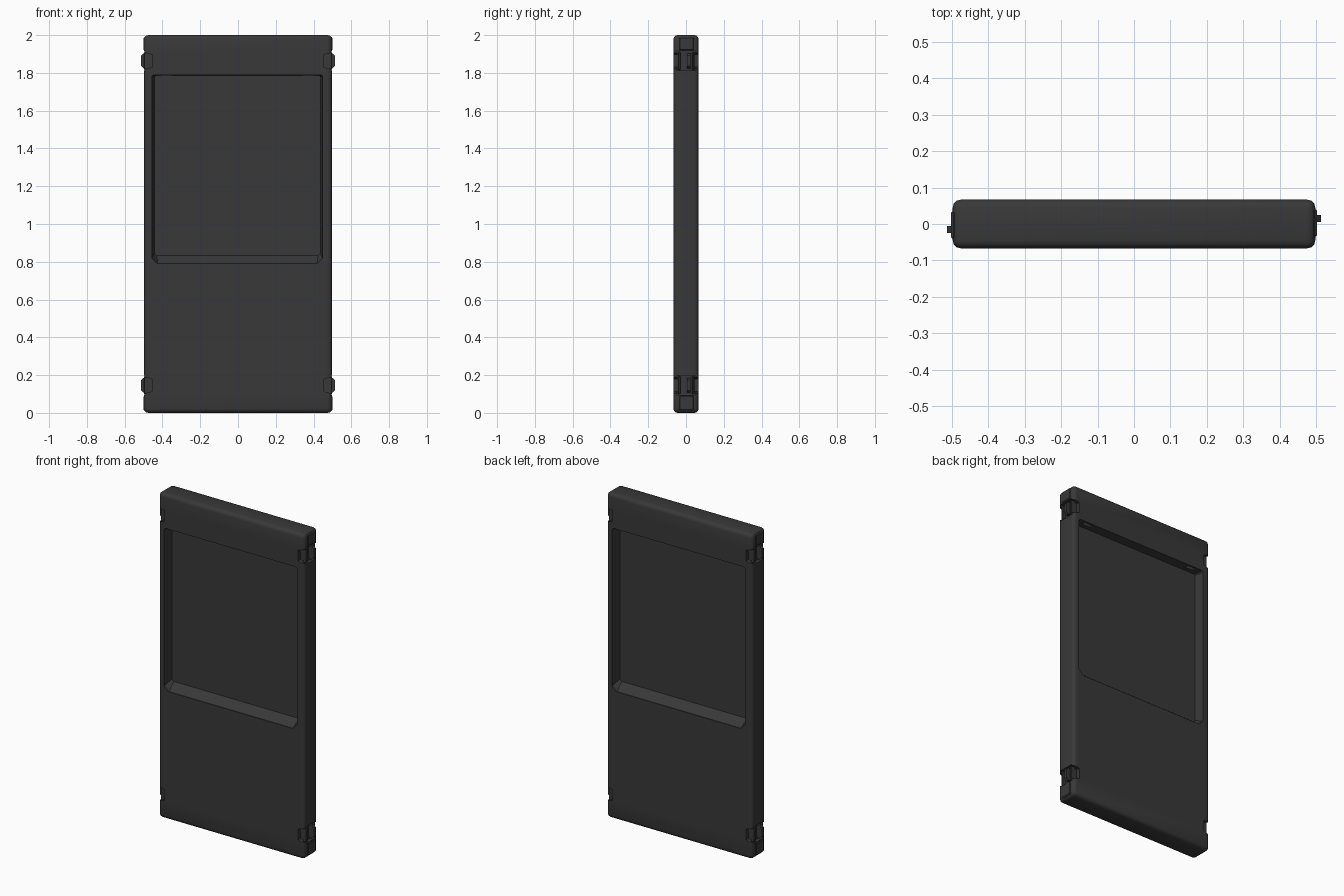
import bpy, bmesh
from mathutils import Matrix, Vector

if "Cube" in bpy.data.objects:
    bpy.data.objects.remove(bpy.data.objects["Cube"])

mat = bpy.data.materials.new("dark_grey")
mat.diffuse_color = (0.04, 0.04, 0.04, 1)
mat.use_nodes = True
mat.node_tree.nodes["Principled BSDF"].inputs["Base Color"].default_value = mat.diffuse_color
cutters = []


def finish(bm, name, cutter=False, turn=False):
    """Turn a bmesh into an object; turn = half turn about z for the opposite side."""
    if turn:
        bmesh.ops.transform(bm, matrix=Matrix.Diagonal((-1, -1, 1, 1)), verts=bm.verts)
    bmesh.ops.recalc_face_normals(bm, faces=bm.faces)
    me = bpy.data.meshes.new(name)
    bm.to_mesh(me)
    bm.free()
    ob = bpy.data.objects.new(name, me)
    bpy.context.collection.objects.link(ob)
    me.materials.append(mat)
    if cutter:
        ob.hide_render = True
        cutters.append(ob)
    return ob


def box(name, x0, x1, y0, y1, z0, z1, bevel=0, segments=1, **kw):
    bm = bmesh.new()
    bmesh.ops.create_cube(bm, size=1)
    for v in bm.verts:
        v.co = Vector(((x0 + x1) / 2 + v.co.x * (x1 - x0),
                       (y0 + y1) / 2 + v.co.y * (y1 - y0),
                       (z0 + z1) / 2 + v.co.z * (z1 - z0)))
    if bevel:
        bmesh.ops.bevel(bm, geom=bm.edges[:], offset=bevel, segments=segments,
                        profile=0.5, affect='EDGES')
    return finish(bm, name, **kw)


def loft(name, loops, **kw):
    """Closed solid through matching loops of points."""
    bm = bmesh.new()
    rings = [[bm.verts.new(p) for p in loop] for loop in loops]
    n = len(rings[0])
    for a, b in zip(rings, rings[1:]):
        for i in range(n):
            j = (i + 1) % n
            bm.faces.new((a[i], a[j], b[j], b[i]))
    bm.faces.new(rings[0])
    bm.faces.new(rings[-1])
    return finish(bm, name, **kw)


def window_loop(x0, x1, z0, z1, y, low, high):
    """Rectangle outline with clipped lower and upper corners."""
    return [(x, y, z) for x, z in (
        (x0 + low, z0), (x1 - low, z0), (x1, z0 + low), (x1, z1 - high),
        (x1 - high, z1), (x0 + high, z1), (x0, z1 - high), (x0, z0 + low))]


# Main slab with softly rounded edges
D = 0.067
slab = box("door_slab", -0.497, 0.497, -D, D, 0, 2, 0.023, 3)

for side, turn in (("front", False), ("back", True)):
    # Deep recess down to a thin panel, with a sloping sill
    loft(f"{side}_recess_cutter", [
        window_loop(-0.456, 0.448, 0.79, 1.79, -D - 0.02, 0.03, 0.008),
        window_loop(-0.456, 0.448, 0.79, 1.79, -D + 0.004, 0.03, 0.008),
        window_loop(-0.441, 0.436, 0.832, 1.785, -0.012, 0.012, 0.006)],
        cutter=True, turn=turn)
    # Small finger slots over the recess
    for x in (-0.38, 0.372):
        box(f"{side}_slot_cutter", x - 0.028, x + 0.028, -0.058, -0.035,
            1.77, 1.812, cutter=True, turn=turn)

# Hinge-side hardware: notch, clip, latch tab and corner cap at each corner
for side, turn in (("right", False), ("left", True)):
    for level, z0, z1, c0, c1 in (("upper", 1.812, 1.915, 1.918, 1.99),
                                  ("lower", 0.095, 0.198, 0.012, 0.092)):
        name = f"{side}_{level}"
        # Notch flares out toward its mouth, at the front and rear edges
        notch = [(0.455, z0 + 0.018), (0.53, z0), (0.53, z1), (0.455, z1 - 0.018)]
        for ya, yb in ((-0.09, -0.042), (0.042, 0.09)):
            loft(f"{name}_notch_cutter",
                 [[(x, y, z) for x, z in notch] for y in (ya, yb)],
                 cutter=True, turn=turn)
        box(f"{name}_pocket_cutter", 0.475, 0.53, -0.05, 0.05, z0, z1,
            cutter=True, turn=turn)
        # Clip cheeks either side of the pocket
        for y in (-0.036, 0.038):
            box(f"{name}_clip_cheek", 0.45, 0.497, y - 0.006, y + 0.006,
                z0 + 0.004, z1 - 0.004, 0.003, turn=turn)
        # Latch tab
        tab = [(0.46, z0 + 0.012), (0.5, z0 + 0.012), (0.513, z0 + 0.024),
               (0.513, z1 - 0.024), (0.5, z1 - 0.012), (0.46, z1 - 0.012)]
        loft(f"{name}_latch_tab", [[(x, y, z) for x, z in tab] for y in (0.005, 0.024)],
             turn=turn)
        # Corner cap
        box(f"{name}_corner_cap", 0.462, 0.501, -0.037, 0.043, c0, c1, 0.006, turn=turn)

# Carve the slab, then drop the cutters
for c in cutters:
    m = slab.modifiers.new(c.name, 'BOOLEAN')
    m.operation, m.solver, m.object = 'DIFFERENCE', 'EXACT', c
carved = bpy.data.meshes.new_from_object(
    slab.evaluated_get(bpy.context.evaluated_depsgraph_get()))
slab.modifiers.clear()
slab.data = carved
for c in cutters:
    bpy.data.objects.remove(c)

# Smooth the rounded slab edges, keep corners crisp
bpy.ops.object.select_all(action='DESELECT')
slab.select_set(True)
bpy.context.view_layer.objects.active = slab
bpy.ops.object.shade_smooth_by_angle(angle=0.6)
